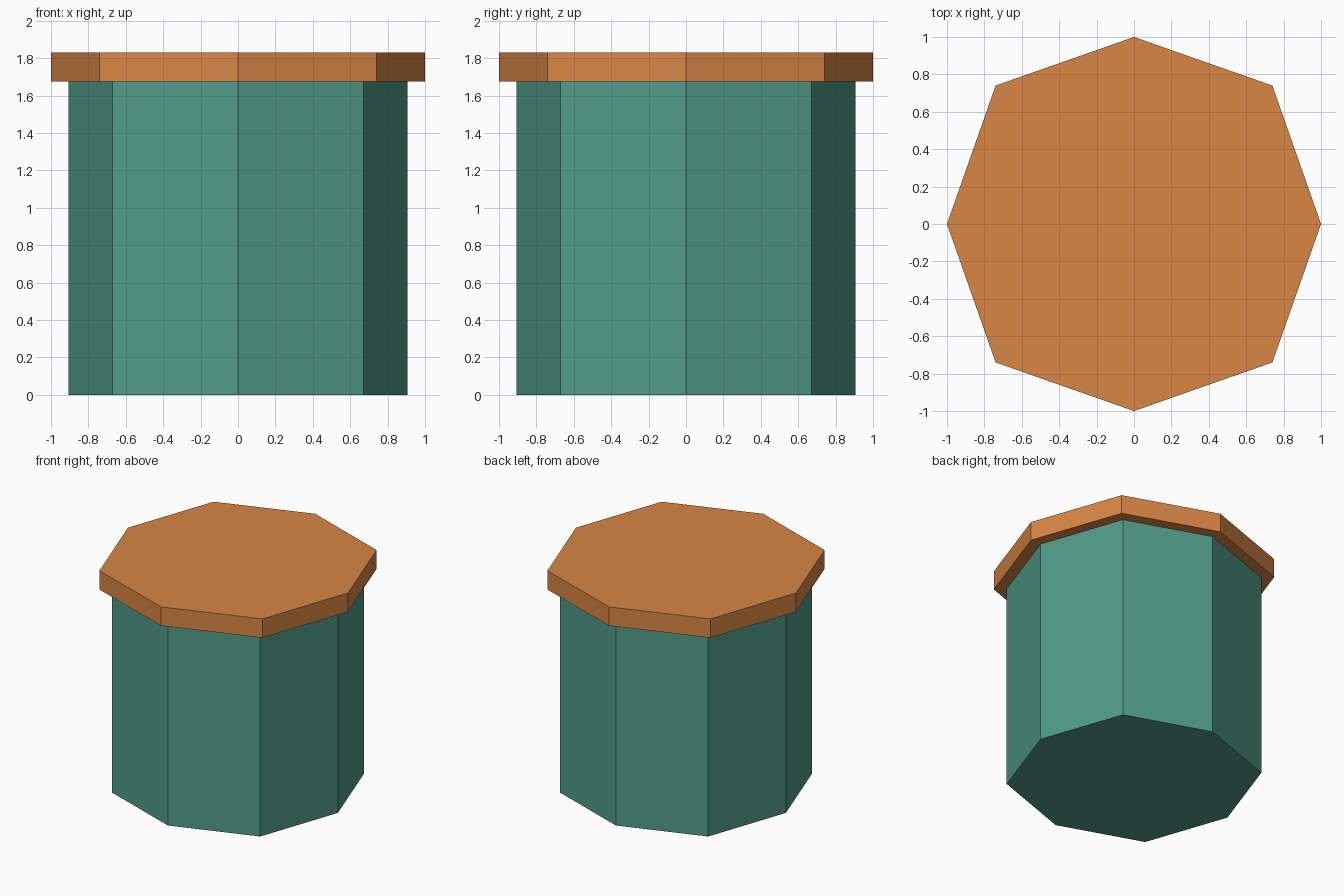
import bpy
import bmesh

if "Cube" in bpy.data.objects:
    bpy.data.objects.remove(bpy.data.objects["Cube"])


def make_material(name, color):
    mat = bpy.data.materials.new(name)
    mat.diffuse_color = (*color, 1.0)
    mat.use_nodes = True
    mat.node_tree.nodes["Principled BSDF"].inputs["Base Color"].default_value = mat.diffuse_color
    return mat


def octagon_prism(name, axis, diagonal, z0, z1, mat):
    """Eight-sided prism with corners on the axes and on the diagonals."""
    ring = []
    for x, y in ((1, 0), (0, 1), (-1, 0), (0, -1)):
        ring.append((x * axis, y * axis))
        # the next diagonal corner, counter-clockwise
        ring.append(((x - y) * diagonal, (x + y) * diagonal))
    bm = bmesh.new()
    base = bm.faces.new([bm.verts.new((x, y, z0)) for x, y in ring])
    top = bmesh.ops.extrude_face_region(bm, geom=[base], use_keep_orig=True)["geom"]
    for v in top:
        if isinstance(v, bmesh.types.BMVert):
            v.co.z = z1
    bmesh.ops.recalc_face_normals(bm, faces=bm.faces)
    mesh = bpy.data.meshes.new(name)
    bm.to_mesh(mesh)
    bm.free()
    mesh.materials.append(mat)
    obj = bpy.data.objects.new(name, mesh)
    bpy.context.collection.objects.link(obj)
    return obj


teal = make_material("teal", (0.084, 0.332, 0.246))
orange = make_material("orange", (0.694, 0.238, 0.060))

# Container body and overhanging lid
octagon_prism("body", 0.907, 0.672, 0.0, 1.675, teal)
octagon_prism("lid", 1.0, 0.74, 1.675, 1.83, orange)
